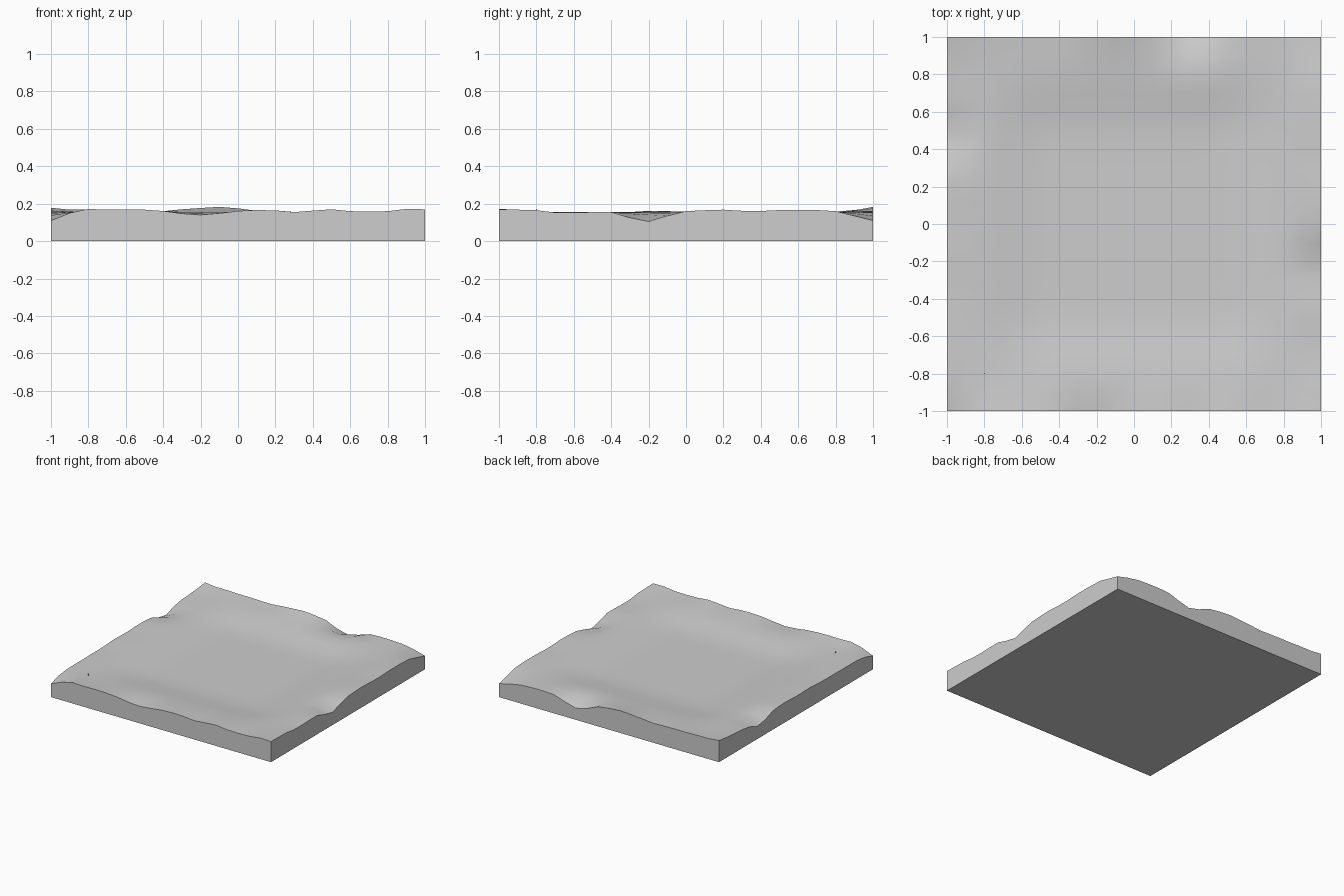
import bpy
import bmesh
import math

cube = bpy.data.objects.get("Cube")
if cube:
    bpy.data.objects.remove(cube, do_unlink=True)

SEGMENTS = 20      # cells along each side
RING = 156         # height of the band just inside the rim, in thousandths
HOLLOW = 40        # how far the middle sinks below that band
REACH = 0.22       # how far the rim relief runs inwards

# Rim heights in thousandths, evenly spaced from -1 to +1
FRONT = [110, 150, 172, 168, 170, 168, 161, 147, 140, 149, 161,
         166, 164, 155, 163, 170, 160, 158, 160, 172, 170]
BACK = [178, 168, 168, 165, 165, 163, 160, 170, 177, 183, 175,
        162, 120, 96, 122, 154, 158, 157, 152, 135, 110]
LEFT = [110, 138, 150, 152, 152, 153, 153, 155, 162, 160, 158,
        163, 163, 155, 120, 105, 138, 153, 158, 166, 178]
RIGHT = [170, 168, 165, 153, 152, 155, 155, 125, 105, 135, 160,
         165, 168, 162, 161, 166, 167, 166, 160, 135, 110]


def fade(distance):
    """Weight of a rim at a distance from it."""
    return max(0.0, 1 - distance / REACH) ** 2


def sink(coord):
    """Smooth step from the outer band to the hollow along one axis."""
    t = min(1.0, max(0.0, (0.88 - abs(coord)) / 0.42))
    return t * t * (3 - 2 * t)


def height(x, y):
    """Shallow hollow plus the four rims, without counting corners twice."""
    i = round((x + 1) * SEGMENTS / 2)
    j = round((y + 1) * SEGMENTS / 2)
    west, east, south, north = fade(x + 1), fade(1 - x), fade(y + 1), fade(1 - y)
    relief = -HOLLOW * sink(x) * sink(y)
    for rim, k, weight in ((FRONT, i, south), (BACK, i, north), (LEFT, j, west), (RIGHT, j, east)):
        relief += (rim[k] - RING) * weight
    for rim, k, weight in ((FRONT, 0, south * west), (FRONT, -1, south * east),
                           (BACK, 0, north * west), (BACK, -1, north * east)):
        relief -= (rim[k] - RING) * weight
    return (RING + relief) / 1000


def make_material(name, value):
    material = bpy.data.materials.new(name)
    material.use_nodes = True
    colour = (value, value, value, 1)
    material.diffuse_color = colour
    material.node_tree.nodes["Principled BSDF"].inputs["Base Color"].default_value = colour
    return material


def make_object(name, bm, material):
    bmesh.ops.recalc_face_normals(bm, faces=bm.faces)
    mesh = bpy.data.meshes.new(name)
    bm.to_mesh(mesh)
    bm.free()
    mesh.materials.append(material)
    obj = bpy.data.objects.new(name, mesh)
    bpy.context.collection.objects.link(obj)
    return obj


stone = make_material("light grey", 0.61)

# Rolling top surface
bm = bmesh.new()
bmesh.ops.create_grid(bm, x_segments=SEGMENTS, y_segments=SEGMENTS, size=1)
for vert in bm.verts:
    vert.co.z = height(vert.co.x, vert.co.y)

# Straight side walls and flat underside
rim_edges = [edge for edge in bm.edges if edge.is_boundary]
walls = bmesh.ops.extrude_edge_only(bm, edges=rim_edges)["geom"]
for item in walls:
    if isinstance(item, bmesh.types.BMVert):
        item.co.z = 0
base_edges = [item for item in walls if isinstance(item, bmesh.types.BMEdge) and item.is_boundary]
bmesh.ops.contextual_create(bm, geom=base_edges)
ground = make_object("ground_tile", bm, stone)

# Smooth top with crisp rims
bpy.ops.object.select_all(action="DESELECT")
ground.select_set(True)
bpy.context.view_layer.objects.active = ground
bpy.ops.object.shade_smooth_by_angle(angle=math.radians(45))

# Tiny spike standing near the front corner
bm = bmesh.new()
bmesh.ops.create_cone(bm, cap_ends=True, segments=4, radius1=0.005, radius2=0.003, depth=0.03)
spike = make_object("tiny_spike", bm, stone)
spike.location = (-0.8, -0.8, 0.155)
